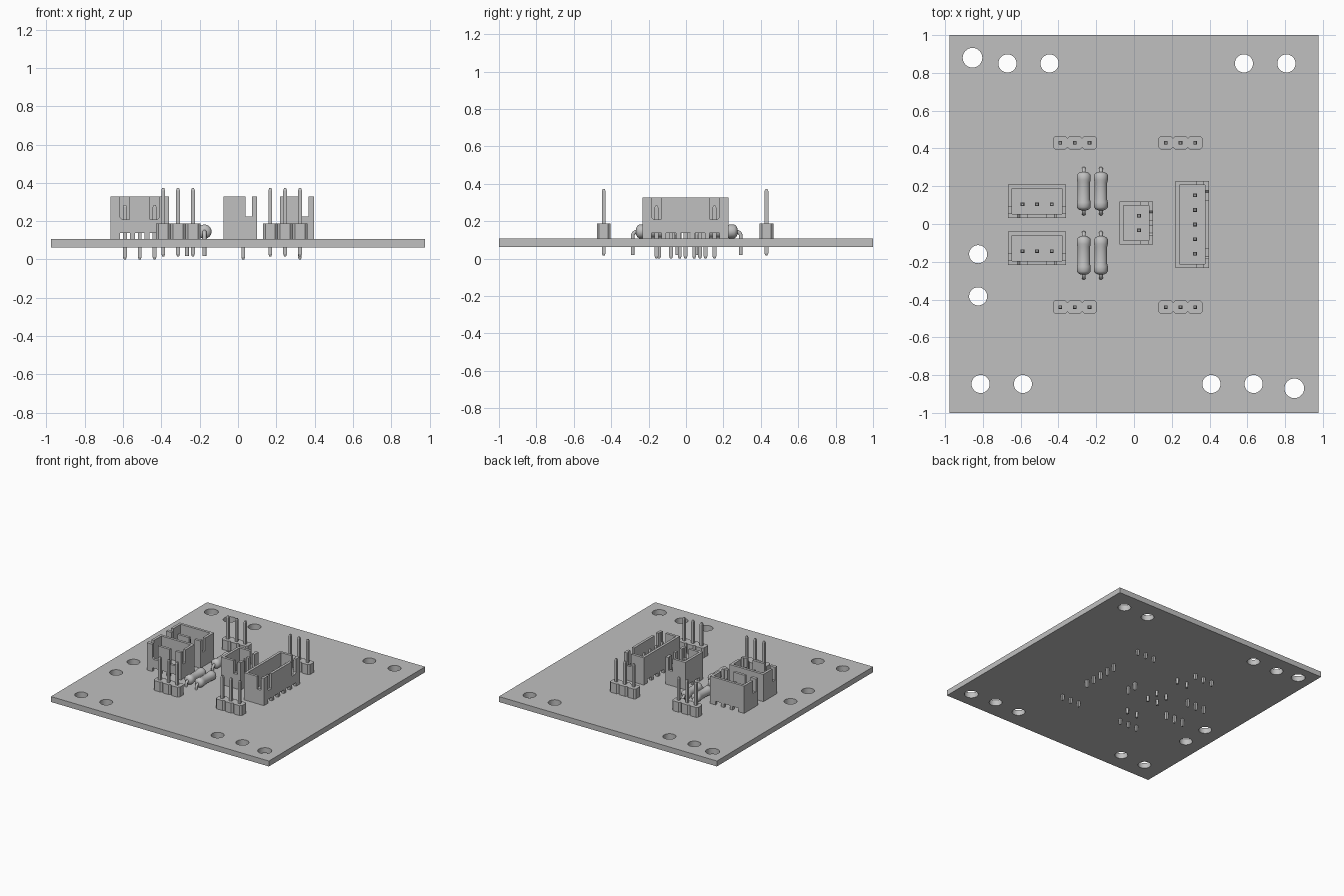
import bpy, bmesh, math
from mathutils import Matrix, Vector

if "Cube" in bpy.data.objects:
    bpy.data.objects.remove(bpy.data.objects["Cube"])

grey = bpy.data.materials.new("plain_grey")
grey.use_nodes = True
grey.diffuse_color = (0.53, 0.53, 0.53, 1)
grey.node_tree.nodes["Principled BSDF"].inputs["Base Color"].default_value = (0.53, 0.53, 0.53, 1)

BOTTOM, TOP = 0.063, 0.107   # board faces
PITCH = 0.0775


def finish(bm, name, loc=(0, 0, 0), turn=0, smooth=False):
    bmesh.ops.recalc_face_normals(bm, faces=bm.faces)
    mesh = bpy.data.meshes.new(name)
    bm.to_mesh(mesh)
    bm.free()
    mesh.materials.append(grey)
    obj = bpy.data.objects.new(name, mesh)
    bpy.context.collection.objects.link(obj)
    obj.location = loc
    obj.rotation_euler.z = math.radians(turn)
    if smooth:
        bpy.ops.object.select_all(action='DESELECT')
        obj.select_set(True)
        bpy.context.view_layer.objects.active = obj
        bpy.ops.object.shade_smooth_by_angle(angle=math.radians(40))
    return obj


def prism(bm, outline, axis, low, high):
    """Extrude a 2D outline along an axis; the outline uses the other two axes in order."""
    def point(p, depth):
        c = list(p)
        c.insert(axis, depth)
        return c
    face = bm.faces.new([bm.verts.new(point(p, low)) for p in outline])
    out = bmesh.ops.extrude_face_region(bm, geom=[face], use_keep_orig=True)
    move = Vector(point((0, 0), high - low))
    bmesh.ops.translate(bm, vec=move, verts=[g for g in out["geom"] if isinstance(g, bmesh.types.BMVert)])


def rect(a, b, c, d):
    return [(a, c), (b, c), (b, d), (a, d)]


def pin(bm, x, y, low, high, w=0.0098, tip=0.012):
    """Square pin with tapered tips."""
    rings = []
    for z, s in ((low, w * 0.55), (low + tip, w), (high - tip, w), (high, w * 0.55)):
        rings.append([bm.verts.new((x + px, y + py, z)) for px, py in rect(-s, s, -s, s)])
    for a, b in zip(rings, rings[1:]):
        for i in range(4):
            j = (i + 1) % 4
            bm.faces.new((a[i], a[j], b[j], b[i]))
    bm.faces.new(rings[0])
    bm.faces.new(rings[-1])


# Board with drilled holes
def board():
    bm = bmesh.new()
    holes = [(-0.855, 0.88, 0.052), (0.849, -0.87, 0.052)]
    holes += [(x, 0.85, 0.048) for x in (-0.67, -0.447, 0.582, 0.807)]
    holes += [(x, -0.847, 0.048) for x in (-0.812, -0.588, 0.41, 0.633)]
    holes += [(-0.825, y, 0.048) for y in (-0.16, -0.383)]
    loops = [rect(-0.977, 0.977, -1, 1)]
    for x, y, r in holes:
        steps = [math.tau * i / 32 for i in range(32)]
        loops.append([(x + r * math.cos(t), y + r * math.sin(t)) for t in steps])
    edges = []
    for loop in loops:
        vs = [bm.verts.new((x, y, BOTTOM)) for x, y in loop]
        edges += [bm.edges.new((vs[i - 1], vs[i])) for i in range(len(vs))]
    bmesh.ops.triangle_fill(bm, edges=edges, use_beauty=True)
    out = bmesh.ops.extrude_face_region(bm, geom=bm.faces[:], use_keep_orig=True)
    bmesh.ops.translate(bm, vec=(0, 0, TOP - BOTTOM),
                        verts=[g for g in out["geom"] if isinstance(g, bmesh.types.BMVert)])
    finish(bm, "board", smooth=True)


# Pin header: chamfered block per pin, long straight pins
def header(name, x, y):
    block, pins = bmesh.new(), bmesh.new()
    a, b, c = PITCH / 2, 0.037, 0.013
    octagon = [(-a, -b + c), (-a + c, -b), (a - c, -b), (a, -b + c),
               (a, b - c), (a - c, b), (-a + c, b), (-a, b - c)]
    for i in (-1, 0, 1):
        prism(block, [(px + i * PITCH, py) for px, py in octagon], 2, TOP, 0.187)
        pin(pins, i * PITCH, 0, 0.016, 0.373)
    bmesh.ops.remove_doubles(block, verts=block.verts, dist=0.0001)
    inner = [f for f in block.faces if abs(f.normal.x) > 0.9 and abs(f.calc_center_median().x) < PITCH]
    bmesh.ops.delete(block, geom=inner, context='FACES_ONLY')
    finish(block, name + "_block", (x, y, 0))
    finish(pins, name + "_pins", (x, y, 0))


# Shrouded connector: slotted front wall, notched ends, feet below, pins inside
def connector(name, count, x, y, turn=0):
    bm, pins = bmesh.new(), bmesh.new()
    half = PITCH * (count - 1) / 2 + 0.0755
    back, front, wall, high, floor = 0.104, -0.073, 0.021, 0.328, 0.16
    xs = [(i - (count - 1) / 2) * PITCH for i in range(count)]
    feet = [(-half, TOP)]
    for px in xs:
        feet += [(px - 0.026, TOP), (px - 0.026, 0.137), (px + 0.026, 0.137), (px + 0.026, TOP)]
    feet.append((half, TOP))
    # back wall, then front wall with two open slots
    prism(bm, feet + [(half, high), (-half, high)], 1, back - wall, back)
    s0, s1, s2 = half - 0.05, half - 0.1, 0.208
    slots = [(half, high), (s0, high), (s0, s2 + 0.012), (s0 - 0.012, s2), (s1, s2), (s1, high)]
    prism(bm, feet + slots + [(-px, pz) for px, pz in reversed(slots)], 1, front, front + wall)
    # end walls with a notch behind the front wall
    end = [(front + wall, TOP), (back - wall, TOP), (back - wall, high), (-0.011, high),
           (-0.011, 0.225), (-0.046, 0.225), (-0.046, high), (front + wall, high)]
    for side in (-1, 1):
        prism(bm, end, 0, *sorted((side * half, side * (half - wall))))
    prism(bm, rect(-half + wall, half - wall, front + wall, back - wall), 2, 0.137, floor)
    for px in xs:
        pin(pins, px, 0, 0.0, 0.285)
    finish(bm, name + "_shroud", (x, y, 0), turn)
    finish(pins, name + "_pins", (x, y, 0), turn)


# Axial resistor: lathed body and two bent leads
def resistor(name, x, y):
    bm = bmesh.new()
    side = [(0.102, 0), (0.102, 0.014), (0.096, 0.028), (0.085, 0.037), (0.06, 0.037), (0.045, 0.033)]
    profile = side + [(-d, r) for d, r in reversed(side)]
    vs = [bm.verts.new((r, d, 0)) for d, r in profile]
    es = [bm.edges.new(pair) for pair in zip(vs, vs[1:])]
    bmesh.ops.spin(bm, geom=vs + es, axis=(0, 1, 0), cent=(0, 0, 0), angle=math.tau, steps=24)
    bmesh.ops.remove_doubles(bm, verts=bm.verts, dist=0.0001)
    finish(bm, name + "_body", (x, y, 0.145), smooth=True)

    bm = bmesh.new()
    path = [(0.08, 0.145)]
    for i in range(7):
        t = math.pi / 2 * (1 - i / 6)
        path.append((0.094 + 0.025 * math.cos(t), 0.12 + 0.025 * math.sin(t)))
    path.append((0.119, 0.018))
    for sign in (-1, 1):
        rings = []
        for i, (py, pz) in enumerate(path):
            t = math.pi / 2 * min(max(i - 1, 0) / 6, 1)
            ring = []
            for k in range(10):
                u, v = [0.0105 * f(math.tau * k / 10) for f in (math.cos, math.sin)]
                ring.append(bm.verts.new((u, sign * (py + v * math.sin(t)), pz + v * math.cos(t))))
            rings.append(ring)
        for a, b in zip(rings, rings[1:]):
            for k in range(10):
                bm.faces.new((a[k - 1], a[k], b[k], b[k - 1]))
        bm.faces.new(rings[0])
        bm.faces.new(rings[-1])
    finish(bm, name + "_leads", (x, y, 0), smooth=True)


board()
for row, y in (("back", 0.43), ("front", -0.44)):
    header(row + "_right_header", -0.313, y)
    header(row + "_left_header", 0.246, y)
connector("back_three_pin", 3, -0.513, 0.104)
connector("front_three_pin", 3, -0.513, -0.144)
connector("two_pin", 2, 0.027, 0.005, 90)
connector("five_pin", 5, 0.323, -0.003, 90)
for row, y in (("back", 0.174), ("front", -0.166)):
    resistor(row + "_outer_resistor", -0.266, y)
    resistor(row + "_inner_resistor", -0.175, y)
